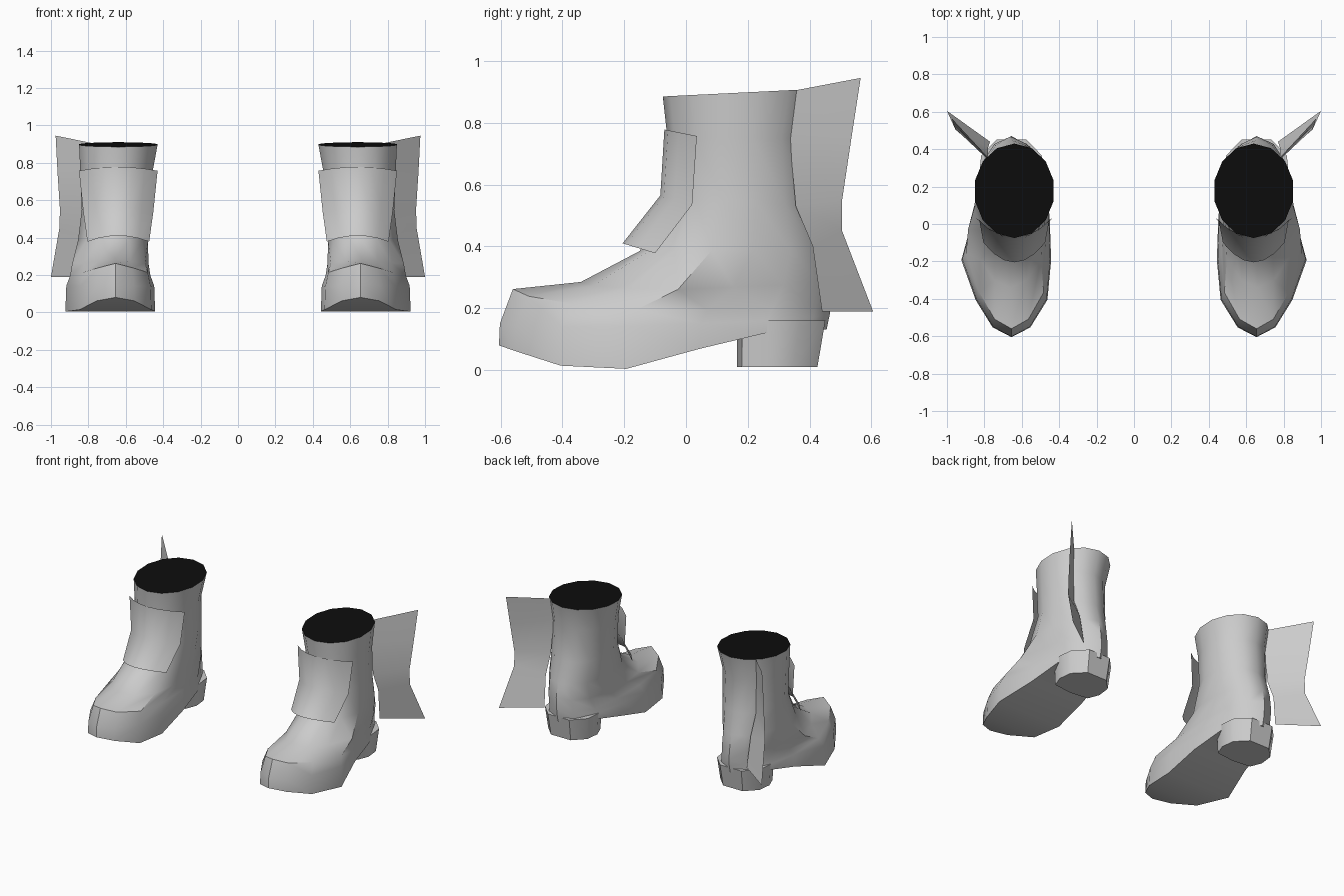
import bpy, bmesh, math

if "Cube" in bpy.data.objects:
    bpy.data.objects.remove(bpy.data.objects["Cube"])


def material(name, rgb):
    m = bpy.data.materials.new(name)
    m.diffuse_color = (*rgb, 1)
    m.use_nodes = True
    m.node_tree.nodes["Principled BSDF"].inputs["Base Color"].default_value = m.diffuse_color
    return m


GREY = material("grey leather", (0.6, 0.6, 0.6))
BLACK = material("black opening", (0.004, 0.004, 0.004))


def make(name, verts, faces, closed=True, black=()):
    """Mesh for the +x boot, mirrored to the other foot."""
    me = bpy.data.meshes.new(name)
    me.from_pydata(verts, [], faces)
    me.materials.append(GREY)
    me.materials.append(BLACK)
    for i in black:
        me.polygons[i].material_index = 1
    if closed:
        bm = bmesh.new()
        bm.from_mesh(me)
        bmesh.ops.recalc_face_normals(bm, faces=bm.faces)
        bm.to_mesh(me)
        bm.free()
    ob = bpy.data.objects.new(name, me)
    bpy.context.collection.objects.link(ob)
    ob.modifiers.new("pair", 'MIRROR').use_mirror_merge = False
    bpy.ops.object.select_all(action='DESELECT')
    ob.select_set(True)
    bpy.context.view_layer.objects.active = ob
    bpy.ops.object.shade_smooth_by_angle(angle=math.radians(40))
    return ob


def grid_faces(rows, cols):
    return [(r * cols + c, r * cols + c + 1, (r + 1) * cols + c + 1, (r + 1) * cols + c)
            for r in range(rows - 1) for c in range(cols - 1)]


# Sole height along the foot
SOLE = [(-.605, .08), (-.42, .015), (-.11, 0), (0, .055), (.19, .115), (.5, .135)]


def sole_z(y):
    for (y0, z0), (y1, z1) in zip(SOLE, SOLE[1:]):
        if y <= y1:
            return z0 + (z1 - z0) * (y - y0) / (y1 - y0)
    return SOLE[-1][1]


# Boot body: rings blended from a round shaft to a foot outline
HALF = 7
N = 2 * HALF
FOOT = [0, .42, .80, 1, .85, .72, .42, 0]
# front y, back y, front z, back z, half width, centre x, foot blend, side sag
RINGS = [
    (-.075, .43, .885, .91, .215, .64, 0, 0),
    (-.06, .395, .75, .75, .198, .65, 0, 0),
    (-.06, .41, .56, .53, .19, .65, 0, 0),
    (-.15, .45, .385, .39, .19, .66, .3, 0),
    (-.34, .468, .285, .30, .205, .66, .8, .03),
    (-.56, .47, .262, .22, .215, .655, 1, .05),
    (-.602, .465, .15, .18, .235, .655, 1, .02),
    (-.605, .455, None, None, .24, .655, 1, 0),
]
verts, faces = [], []
for yf, yb, zf, zb, hw, cx, k, sag in RINGS:
    for i in range(N):
        j = min(i, N - i)
        side = 1 if i <= HALF else -1
        a = math.pi * j / HALF
        t = (1 - math.cos(a)) / 2
        w = (1 - k) * math.sin(a) + k * FOOT[j]
        y = yf + (yb - yf) * t
        z = sole_z(y) if zf is None else zf + (zb - zf) * t - sag * w
        # the ball of the foot bulges outward
        bulge = .028 * k if j == 3 else 0
        verts.append((cx + side * hw * w + bulge, y, z))
for r in range(len(RINGS) - 1):
    for i in range(N):
        n = (i + 1) % N
        faces.append((r * N + i, r * N + n, (r + 1) * N + n, (r + 1) * N + i))
b = (len(RINGS) - 1) * N
for j in range(HALF):
    strip = [b + j, b + j + 1, b + (N - j - 1) % N, b + (N - j) % N]
    faces.append(tuple(dict.fromkeys(strip)))
faces.append(tuple(range(N)))
make("boot_body", verts, faces, black=[len(faces) - 1])

# Heel block: D-shaped outline, slightly wider at the top
outline = [(.185, .13), (.26, .16), (.35, .15), (.425, .075)]
outline = [(.17, 0)] + outline + [(y, -x) for y, x in reversed(outline)]
H = len(outline)
verts = [(.655 + x * s, .165 + (y - .17) * g, z)
         for z, s, g in ((.01, 1, 1.02), (.16, 1.08, 1.12)) for y, x in outline]
faces = [(i, (i + 1) % H, H + (i + 1) % H, H + i) for i in range(H)]
faces += [tuple(range(H)), tuple(range(H, 2 * H))]
make("heel", verts, faces)

# Front flap: bent sheet curving around the ankle
# centre y, side y, centre z, side z, half width
FLAP = [(-.07, .035, .778, .757, .21), (-.083, .02, .565, .535, .187),
        (-.205, -.10, .41, .378, .165)]
verts = []
for yc, ys, zc, zs, hw in FLAP:
    for c in range(7):
        t = c / 3 - 1
        verts.append((.64 + hw * t, yc + (ys - yc) * t * t, zc + (zs - zc) * t * t))
make("front_flap", verts, grid_faces(3, 7), closed=False)

# Rear wing: flared sheet on the outer back of the shaft
INNER = [(.78, .355, .905), (.77, .335, .75), (.78, .355, .53), (.78, .41, .40), (.77, .44, .19)]
OUTER = [(.975, .565, .945), (.965, .535, .75), (.952, .505, .55), (.955, .505, .45),
         (1.0, .605, .19)]
verts = [p for pair in zip(INNER, OUTER) for p in pair]
make("wing", verts, grid_faces(5, 2), closed=False)
